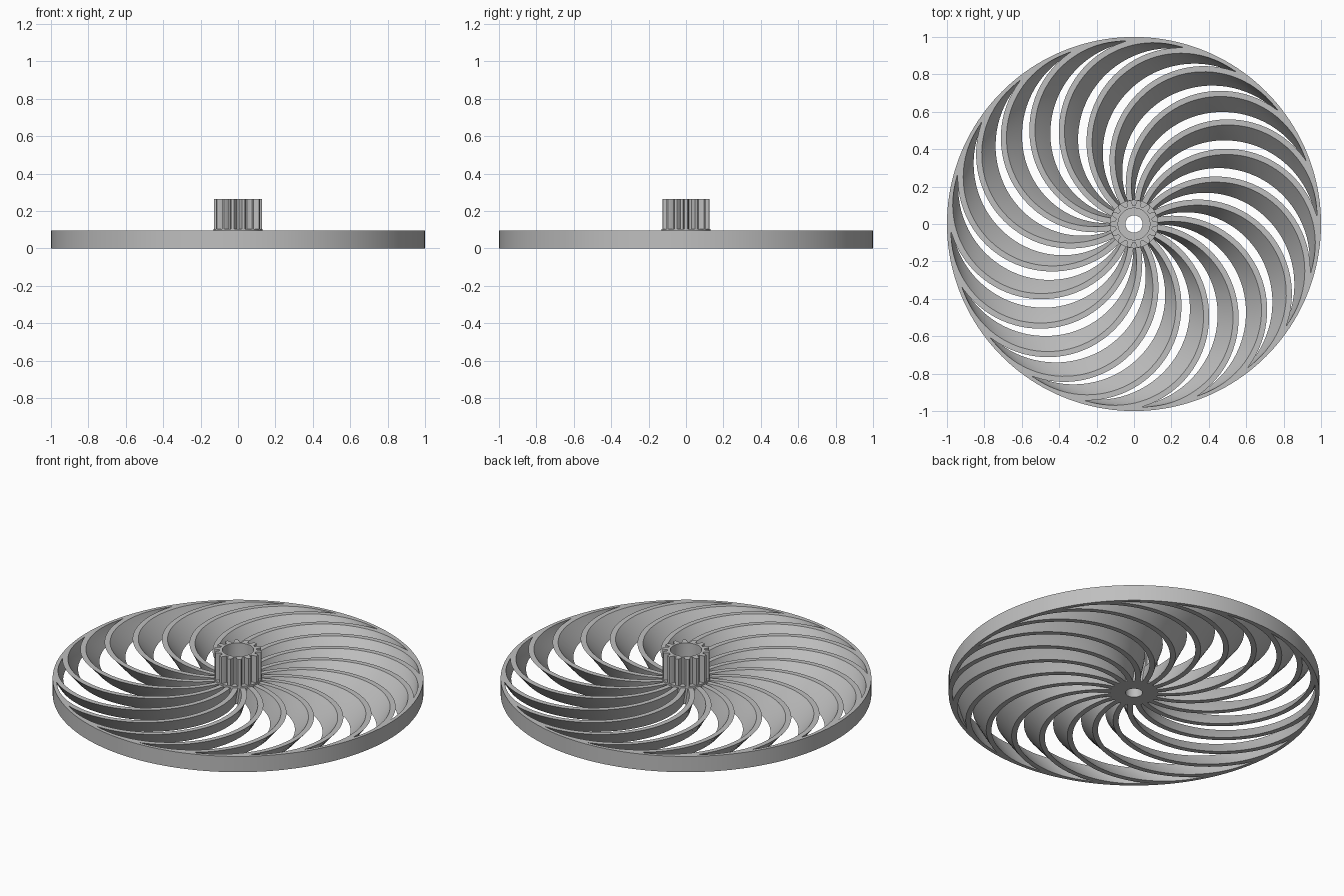
import bpy, bmesh
from math import sin, cos, pi, radians
from mathutils import Vector, Matrix

cube = bpy.data.objects.get("Cube")
if cube:
    bpy.data.objects.remove(cube, do_unlink=True)

HEIGHT = 0.094        # thickness of the wheel
TOP = 0.263           # top of the pinion
BLADES, TEETH = 20, 14

grey = bpy.data.materials.new("light grey")
grey.use_nodes = True
colour = (0.52, 0.52, 0.52, 1)
grey.diffuse_color = colour
grey.node_tree.nodes["Principled BSDF"].inputs["Base Color"].default_value = colour


def finish(bm, name):
    """Turn a bmesh into a shaded object."""
    bmesh.ops.recalc_face_normals(bm, faces=bm.faces)
    mesh = bpy.data.meshes.new(name)
    bm.to_mesh(mesh)
    bm.free()
    mesh.materials.append(grey)
    obj = bpy.data.objects.new(name, mesh)
    bpy.context.collection.objects.link(obj)
    bpy.ops.object.select_all(action="DESELECT")
    obj.select_set(True)
    bpy.context.view_layer.objects.active = obj
    bpy.ops.object.shade_smooth_by_angle(angle=radians(30))
    return obj


def bridge(bm, rings, closed):
    """Skin a row of closed cross-sections, capping the ends if open."""
    n = len(rings[0])
    pairs = list(zip(rings, rings[1:]))
    if closed:
        pairs.append((rings[-1], rings[0]))
    for a, b in pairs:
        for i in range(n):
            j = (i + 1) % n
            bm.faces.new((a[i], a[j], b[j], b[i]))
    if not closed:
        bm.faces.new(rings[0])
        bm.faces.new(rings[-1])


def lathe(name, profile, segments):
    """Revolve a closed (radius, z) profile around the axis."""
    bm = bmesh.new()
    rings = []
    for k in range(segments):
        a = 2 * pi * k / segments
        rings.append([bm.verts.new((r * cos(a), r * sin(a), z)) for r, z in profile])
    bridge(bm, rings, True)
    return finish(bm, name)


# Outer rim
lathe("rim", [(0.98, 0), (1, 0), (1, HEIGHT), (0.98, HEIGHT)], 160)

# Hub with bore, pinion core and counterbore
lathe("hub", [(0.046, 0), (0.13, 0), (0.13, 0.104), (0.1, 0.104),
              (0.1, TOP), (0.085, TOP), (0.085, 0.11), (0.046, 0.11)], 56)

# Pinion teeth
bm = bmesh.new()
for k in range(TEETH):
    spin = Matrix.Rotation(2 * pi * k / TEETH, 3, "Z")
    outline = [(0.097, -0.016), (0.118, -0.013), (0.128, -0.008),
               (0.128, 0.008), (0.118, 0.013), (0.097, 0.016)]
    rings = [[bm.verts.new(spin @ Vector((x, y, z))) for x, y in outline]
             for z in (0.1, TOP)]
    bridge(bm, rings, False)
finish(bm, "pinion_teeth")

# Spiral blades: half-circle arcs from hub to rim, leaning over toward the base
ARC, WIDTH, STEPS, LAYERS = 0.505, 0.03, 40, 4


def arc_point(t, radius, level):
    """Point on a blade edge; level runs from 0 at the top to 1 at the base."""
    p = Vector((ARC + radius * cos(t), radius * sin(t), 0))
    if p.length > 0.99:
        p = p.normalized() * 0.99
    lean = radians(5 + 6.5 * p.length) * level
    p = Matrix.Rotation(-lean, 3, "Z") @ p
    p.z = HEIGHT * (1 - level)
    return p


bm = bmesh.new()
levels = [i / LAYERS for i in range(LAYERS + 1)]
for k in range(BLADES):
    spin = Matrix.Rotation(radians(6.2) + 2 * pi * k / BLADES, 3, "Z")
    rings = []
    for s in range(STEPS + 1):
        t = radians(169) * (1 - s / STEPS)
        section = [arc_point(t, ARC, v) for v in levels]
        section += [arc_point(t, ARC - WIDTH, v) for v in reversed(levels)]
        rings.append([bm.verts.new(spin @ p) for p in section])
    bridge(bm, rings, False)
finish(bm, "spiral_blades")
